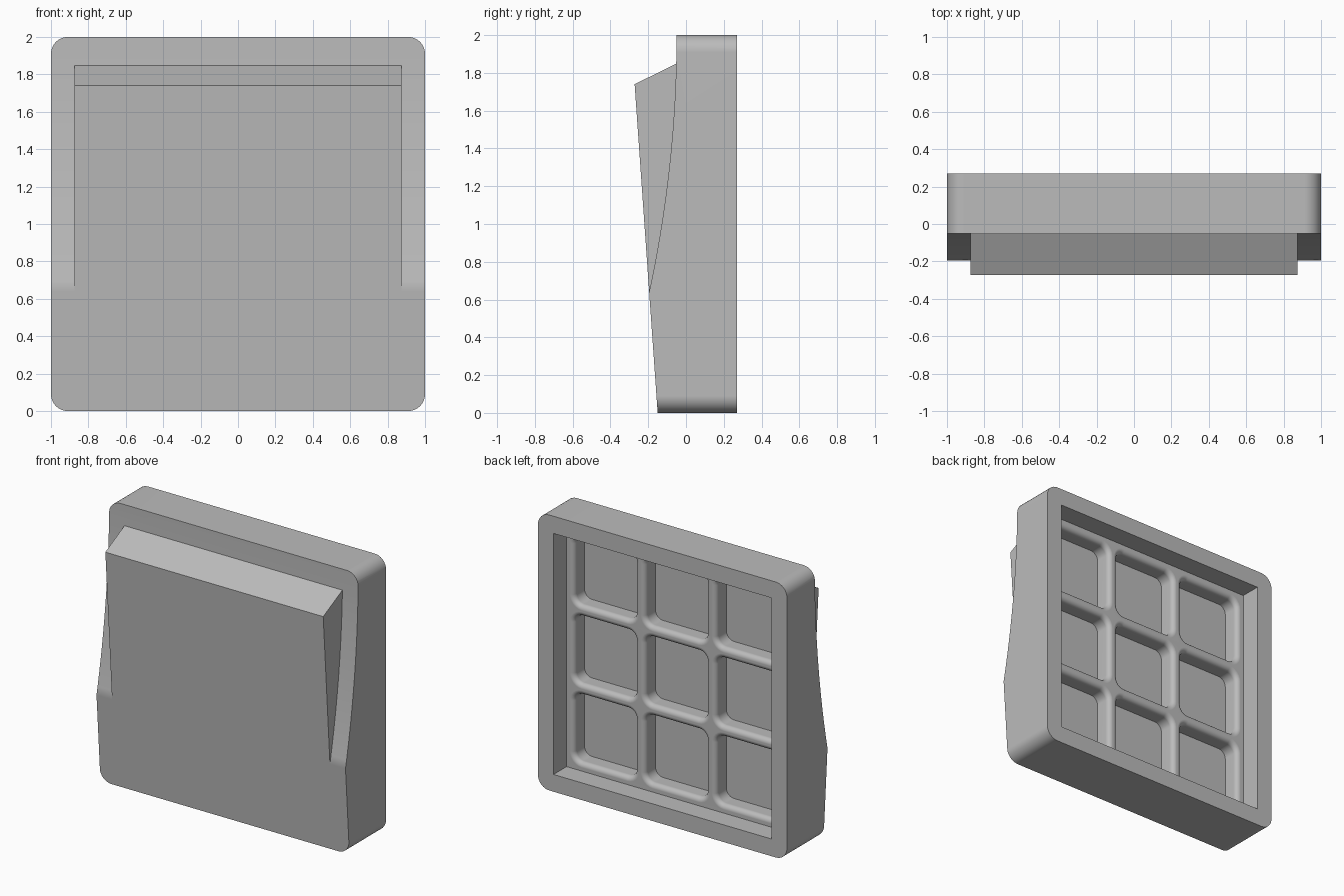
import bpy, bmesh, math

cube = bpy.data.objects.get("Cube")
if cube:
    bpy.data.objects.remove(cube, do_unlink=True)

grey = bpy.data.materials.new("plain grey")
grey.use_nodes = True
colour = (0.5, 0.5, 0.5, 1)
grey.diffuse_color = colour
grey.node_tree.nodes["Principled BSDF"].inputs["Base Color"].default_value = colour

BACK = 0.27      # y of the back rim
LEDGE = 0.12     # y of the rib tops
FLOOR = 0.0      # y of the pocket floors
PITCH = 0.57     # spacing of the pockets
HALF = 0.245     # half size of a pocket
FILLET = 0.035   # rounding of the rib tops


def loft(name, rings):
    """Closed solid through rings of equal point count."""
    bm = bmesh.new()
    loops = [[bm.verts.new(p) for p in ring] for ring in rings]
    for a, b in zip(loops, loops[1:]):
        for i in range(len(a)):
            j = (i + 1) % len(a)
            bm.faces.new((a[i], a[j], b[j], b[i]))
    bm.faces.new(loops[0])
    bm.faces.new(loops[-1])
    bmesh.ops.recalc_face_normals(bm, faces=bm.faces)
    mesh = bpy.data.meshes.new(name)
    bm.to_mesh(mesh)
    bm.free()
    mesh.materials.append(grey)
    ob = bpy.data.objects.new(name, mesh)
    bpy.context.collection.objects.link(ob)
    return ob


def side_prism(name, profile, half_width):
    """Side profile of (y, z) points extruded across x."""
    return loft(name, [[(x, y, z) for y, z in profile] for x in (-half_width, half_width)])


def round_square(cx, cz, half, radius, y, steps=8):
    """Ring of a rounded square facing y."""
    ring = []
    for k, (sx, sz) in enumerate(((1, 1), (-1, 1), (-1, -1), (1, -1))):
        for i in range(steps + 1):
            a = math.pi / 2 * (k + i / steps)
            ring.append((cx + sx * (half - radius) + radius * math.cos(a), y,
                         cz + sz * (half - radius) + radius * math.sin(a)))
    return ring


def combine(target, tool, operation):
    """Apply a boolean and remove its tool."""
    mod = target.modifiers.new("combine", "BOOLEAN")
    mod.operation = operation
    mod.solver = "EXACT"
    mod.object = tool
    bpy.context.view_layer.objects.active = target
    bpy.ops.object.modifier_apply(modifier=mod.name)
    bpy.data.objects.remove(tool, do_unlink=True)


# Body: leaning lower front, concave upper front, rounded outline
CREASE = 0.64
curve = []
for i in range(25):
    z = CREASE + (2 - CREASE) * i / 24
    curve.append((-0.05 - 0.0784 * (2 - z) ** 2, z))
top = [(-0.05, 2.1), (BACK, 2.1), (BACK, -0.1), (-0.143, -0.1)]
body = side_prism("switch_panel", curve + top, 1.1)
outline = loft("outline", [round_square(0, 1, 1, 0.09, y) for y in (-1, 1)])
combine(body, outline, "INTERSECT")

# Raised wedge continuing the lower front plane
wedge = side_prism("wedge", [(-0.195, CREASE), (-0.272, 1.74), (-0.053, 1.848),
                             (0.02, 1.848), (0.02, CREASE)], 0.875)
combine(body, wedge, "UNION")

# Square recess in the back
recess = loft("recess", [[(sx * 0.875, y, 1 + sz * 0.875)
                          for sx, sz in ((1, 1), (-1, 1), (-1, -1), (1, -1))]
                         for y in (LEDGE, BACK + 0.1)])
combine(body, recess, "DIFFERENCE")

# Nine pockets, flared at the mouth to round the ribs
for col in (-1, 0, 1):
    for row in (-1, 0, 1):
        cx, cz = col * PITCH, 1 + row * PITCH
        rings = [round_square(cx, cz, HALF, 0.06, FLOOR, 6)]
        for i in range(7):
            a = math.pi / 2 * i / 6
            grow = FILLET * (1 - math.cos(a))
            rings.append(round_square(cx, cz, HALF + grow, 0.06 + grow,
                                      LEDGE - FILLET + FILLET * math.sin(a), 6))
        rings.append(round_square(cx, cz, HALF + FILLET, 0.06 + FILLET, LEDGE + 0.02, 6))
        combine(body, loft("pocket", rings), "DIFFERENCE")

# Smooth shading with sharp edges kept
bpy.ops.object.select_all(action="DESELECT")
body.select_set(True)
bpy.context.view_layer.objects.active = body
bpy.ops.object.shade_smooth_by_angle(angle=math.radians(30))
normals = body.modifiers.new("even shading", "WEIGHTED_NORMAL")
normals.keep_sharp = True
